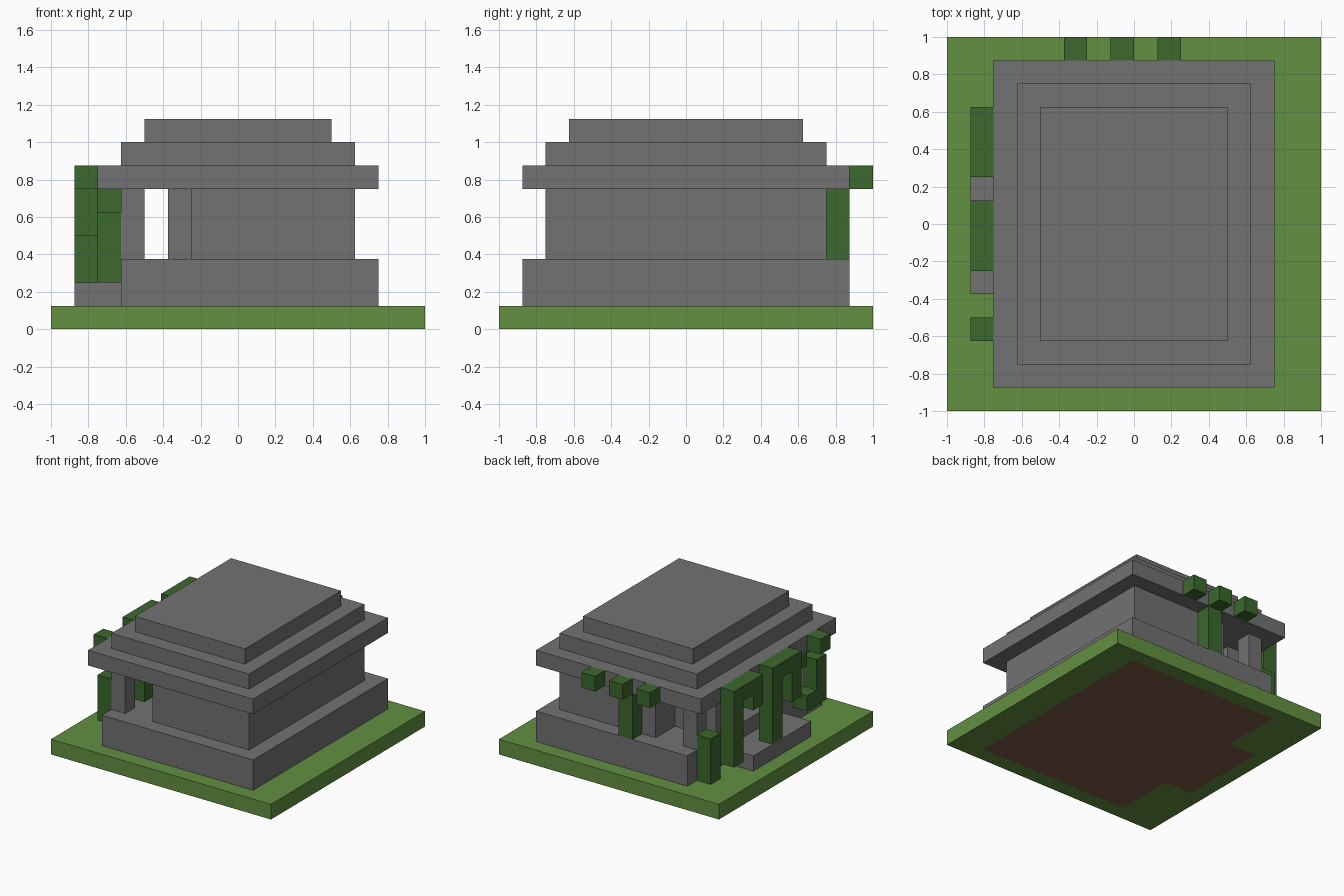
import bpy, bmesh
from mathutils import Vector

if "Cube" in bpy.data.objects:
    bpy.data.objects.remove(bpy.data.objects["Cube"], do_unlink=True)

U = 0.125  # one block


def material(name, rgb):
    m = bpy.data.materials.new(name)
    m.use_nodes = True
    m.diffuse_color = (*rgb, 1)
    m.node_tree.nodes["Principled BSDF"].inputs["Base Color"].default_value = (*rgb, 1)
    return m


STONE = material("grey stone", (0.168, 0.168, 0.168))
GRASS = material("grass green", (0.122, 0.279, 0.053))
VINE = material("vine green", (0.045, 0.138, 0.027))
SOIL = material("brown soil", (0.209, 0.107, 0.065))


def add_box(bm, x, y, z):
    """Box from ranges given in blocks."""
    verts = bmesh.ops.create_cube(bm, size=1)["verts"]
    for v in verts:
        v.co = Vector([(r[0] if c < 0 else r[1]) * U for r, c in zip((x, y, z), v.co)])


def build(name, mats, *boxes):
    bm = bmesh.new()
    for b in boxes:
        add_box(bm, *b)
    mesh = bpy.data.meshes.new(name)
    bm.to_mesh(mesh)
    bm.free()
    for m in mats:
        mesh.materials.append(m)
    ob = bpy.data.objects.new(name, mesh)
    bpy.context.collection.objects.link(ob)
    return ob


# Ground slab, with bare soil on the underside below the building
ground = build("ground", [GRASS, SOIL], ((-8, 8), (-8, 8), (0, 1)))
bm = bmesh.new()
bm.from_mesh(ground.data)
cuts = [(0, c) for c in (-7, -5, 6)] + [(1, c) for c in (-7, -3, 3, 7)]
for axis, c in cuts:
    co, no = Vector(), Vector()
    co[axis], no[axis] = c * U, 1
    bmesh.ops.bisect_plane(bm, geom=bm.verts[:] + bm.edges[:] + bm.faces[:],
                           plane_co=co, plane_no=no)
for f in bm.faces:
    x, y, z = f.calc_center_median() / U
    under_base = -5 < x < 6 and abs(y) < 7
    under_step = -7 < x < -5 and abs(y) < 3
    if z < 0.01 and (under_base or under_step):
        f.material_index = 1
bm.to_mesh(ground.data)
bm.free()

# Stone base and entrance step
build("base", [STONE], ((-5, 6), (-7, 7), (1, 3)))
build("entrance_step", [STONE], ((-7, -5), (-3, 3), (1, 2)))

# Chamber walls and door jambs
build("chamber", [STONE], ((-2, 5), (-6, 6), (3, 6)))
build("door_jambs", [STONE], *[((-3, -2), y, (3, 6)) for y in ((-4, -2), (2, 4))])

# Porch pillars
build("porch_pillars", [STONE], *[((-5, -4), (y, y + 1), (3, 6)) for y in (-6, 3, 5)])
build("overgrown_pillar", [VINE], ((-5, -4), (-4, -3), (3, 6)))

# Three roof tiers, each one block smaller all round
for i in range(3):
    build(f"roof_tier_{i + 1}", [STONE],
          ((i - 6, 6 - i), (i - 7, 7 - i), (6 + i, 7 + i)))

# Vines at the back
build("back_roof_vines", [VINE], *[((x, x + 1), (7, 8), (6, 7)) for x in (-3, -1, 1)])
build("back_wall_vine", [VINE], ((-1, 0), (6, 7), (3, 6)))

# Vines on the porch side: tall stems that run along the roof edge and hang down
for name, top, drop in (("porch_vine_back", 5, 1), ("porch_vine_middle", 1, 2)):
    build(name, [VINE],
          ((-7, -6), (top - 1, top), (2, 6)),
          ((-7, -6), (top - 3, top), (6, 7)),
          ((-7, -6), (top - 3, top - 2), (6 - drop, 6)))
build("porch_roof_vine", [VINE], ((-7, -6), (-5, -4), (6, 7)))
build("base_vine_back", [VINE], ((-6, -5), (5, 6), (1, 4)))
build("base_vine_front", [VINE],
      ((-6, -5), (-6, -5), (2, 5)),
      ((-6, -5), (-5, -4), (2, 3)))
build("eave_vine", [VINE], ((-6, -5), (-4, -3), (5, 6)))
